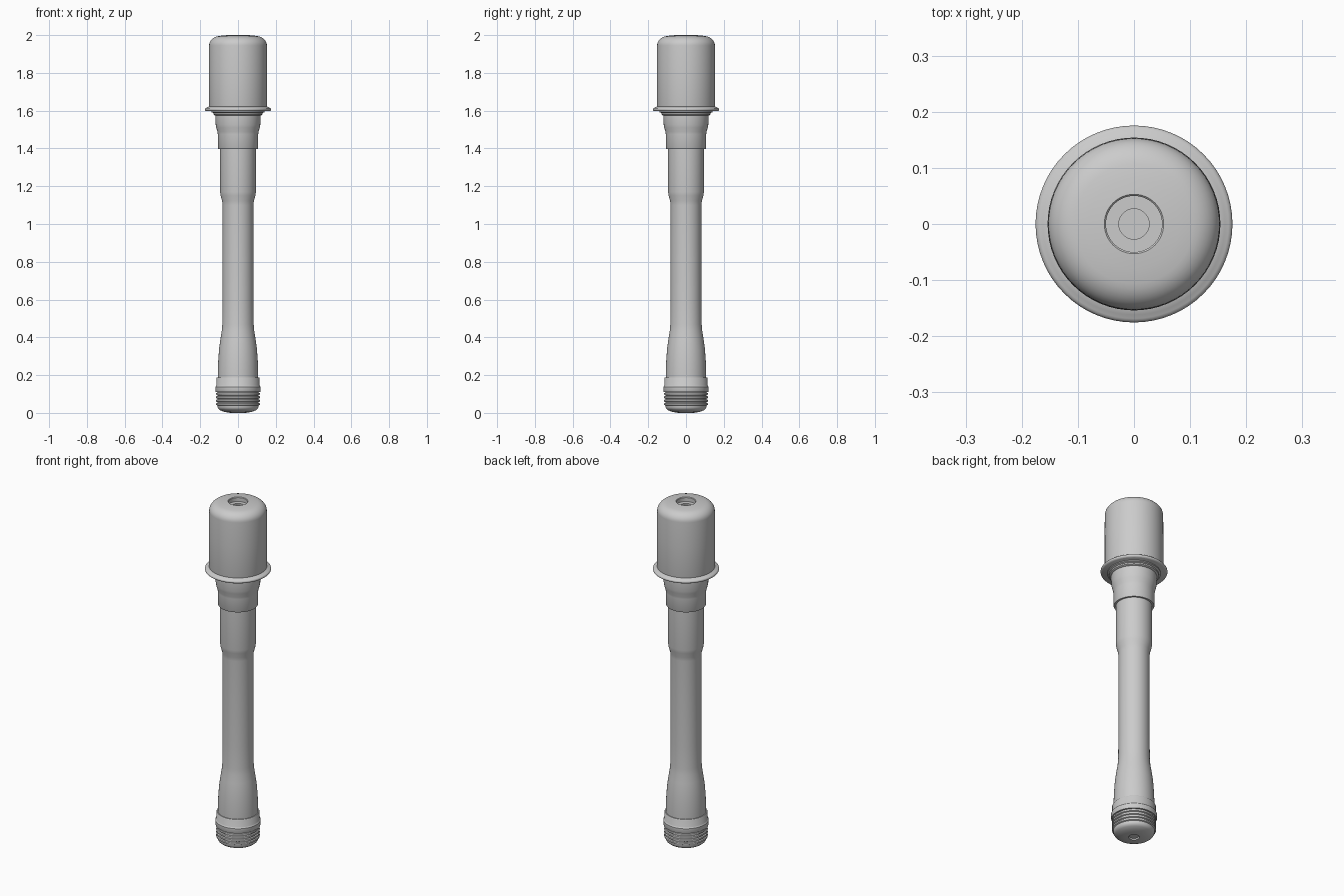
import bpy, bmesh, math


def lathe(name, profile, segments=64):
    """Spin a (radius, height) profile about z; radius 0 becomes a pole."""
    bm = bmesh.new()
    rings = []
    for r, z in profile:
        if r == 0:
            rings.append([bm.verts.new((0, 0, z))] * segments)
        else:
            rings.append([bm.verts.new((r * math.cos(2 * math.pi * i / segments),
                                        r * math.sin(2 * math.pi * i / segments), z))
                          for i in range(segments)])
    for a, b in zip(rings, rings[1:]):
        for i in range(segments):
            j = (i + 1) % segments
            bm.faces.new(list(dict.fromkeys((a[i], a[j], b[j], b[i]))))
    bmesh.ops.recalc_face_normals(bm, faces=bm.faces)
    mesh = bpy.data.meshes.new(name)
    bm.to_mesh(mesh)
    bm.free()
    obj = bpy.data.objects.new(name, mesh)
    bpy.context.collection.objects.link(obj)
    bpy.ops.object.select_all(action='DESELECT')
    obj.select_set(True)
    bpy.context.view_layer.objects.active = obj
    bpy.ops.object.shade_smooth_by_angle(angle=math.radians(35))
    return obj


def arc(cr, cz, rx, rz, start, end, steps=8):
    """Elliptical arc in the (radius, height) plane, angles in degrees."""
    angles = [math.radians(start + (end - start) * i / steps) for i in range(steps + 1)]
    return [(cr + rx * math.cos(a), cz + rz * math.sin(a)) for a in angles]


# Head: canister with a rounded shoulder and a stepped recess in the top
head = [(0, 1.6), (0.15, 1.6), (0.154, 1.62), (0.154, 1.8)]
head += arc(0.096, 1.945, 0.057, 0.05, 0, 80)
head += [(0.08, 1.998), (0.053, 2.0), (0.05, 1.997), (0.05, 1.975),
         (0.027, 1.975), (0.027, 1.965), (0, 1.965)]
lathe("head_canister", head)

# Flange at the base of the head
lathe("head_flange", [(0, 1.597), (0.168, 1.597)]
      + arc(0.166, 1.606, 0.0095, 0.009, -75, 75, 6)
      + [(0.162, 1.617), (0.154, 1.622), (0, 1.622)])

# Seat ring and stepped socket under the head
lathe("seat_ring", [(0, 1.575), (0.122, 1.575), (0.13, 1.58), (0.13, 1.588),
                    (0.14, 1.592), (0.14, 1.6), (0, 1.6)])
lathe("handle_socket", [(0.094, 1.398), (0.105, 1.398), (0.107, 1.402), (0.107, 1.475),
                        (0.109, 1.488), (0.115, 1.51), (0.118, 1.525), (0.12, 1.565),
                        (0.12, 1.577), (0, 1.577)])

# Turned handle, swelling at both ends
lathe("handle", [(0, 0.15), (0.107, 0.15), (0.107, 0.21), (0.105, 0.27), (0.1, 0.34),
                 (0.093, 0.39), (0.086, 0.435), (0.083, 0.47), (0.082, 0.6), (0.082, 1.1),
                 (0.084, 1.122), (0.092, 1.15), (0.095, 1.17), (0.095, 1.42), (0, 1.42)])

# Metal collar at the foot of the handle
lathe("foot_collar", [(0, 0.11), (0.118, 0.11), (0.12, 0.114), (0.12, 0.138), (0.117, 0.142),
                      (0.115, 0.145), (0.115, 0.183), (0.112, 0.188), (0, 0.188)])

# Screw cap: domed base with a shallow centre dimple and repeated grip ridges
cap = [(0, 0.008), (0.026, 0.008), (0.028, 0), (0.05, 0.001), (0.075, 0.006),
       (0.095, 0.014), (0.104, 0.021), (0.108, 0.03), (0.108, 0.036)]
for i in range(4):
    z = 0.039 + i * 0.018
    cap += [(0.109, z), (0.115, z + 0.003), (0.116, z + 0.008),
            (0.115, z + 0.012), (0.109, z + 0.015)]
cap += [(0.109, 0.115), (0, 0.115)]
lathe("screw_cap", cap)
